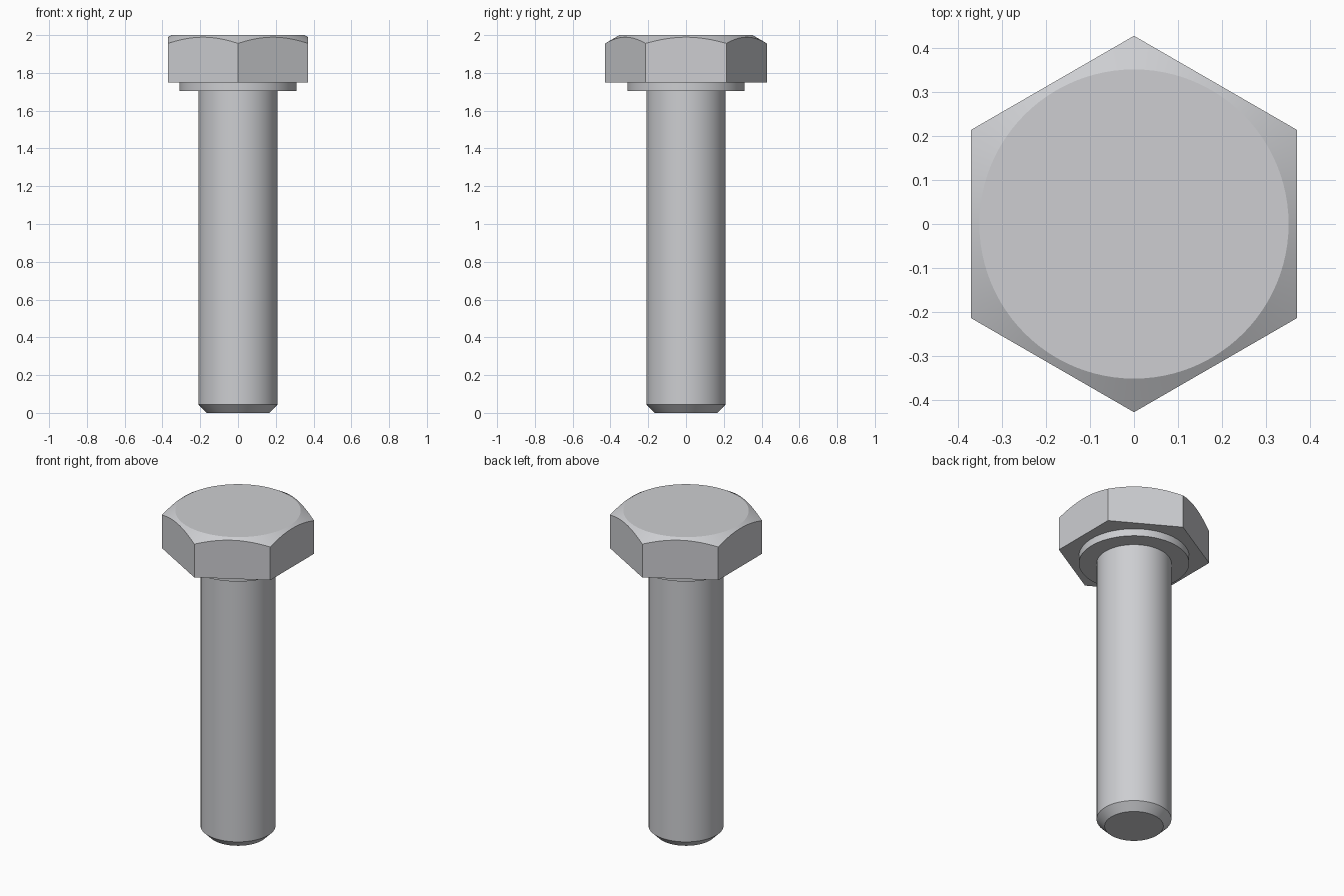
import bpy, bmesh, math

if "Cube" in bpy.data.objects:
    bpy.data.objects.remove(bpy.data.objects["Cube"], do_unlink=True)

SEG = 96            # divisible by 6 so the hexagon corners fall on vertices
APOTHEM = 0.371     # half the distance across the flats
TOP_R = 0.352       # flat circle on top of the head
CHAMFER = math.tan(math.radians(30))

steel = bpy.data.materials.new("steel grey")
steel.use_nodes = True
colour = (0.61, 0.617, 0.64, 1)
steel.diffuse_color = colour
steel.node_tree.nodes["Principled BSDF"].inputs["Base Color"].default_value = colour


def hex_radius(a):
    """Radius of the hexagon outline at angle a, with corners on the y axis."""
    off = (a + math.pi / 6) % (math.pi / 3) - math.pi / 6
    return APOTHEM / math.cos(off)


def skin(name, rings):
    """Closed solid from rings; each ring maps an angle to (radius, height)."""
    bm = bmesh.new()
    loops = []
    for ring in rings:
        loop = []
        for i in range(SEG):
            a = 2 * math.pi * i / SEG + math.pi / 6
            r, z = ring(a)
            loop.append(bm.verts.new((r * math.cos(a), r * math.sin(a), z)))
        loops.append(loop)
    for low, high in zip(loops, loops[1:]):
        for i in range(SEG):
            j = (i + 1) % SEG
            bm.faces.new((low[i], low[j], high[j], high[i]))
    bm.faces.new(loops[0][::-1])
    bm.faces.new(loops[-1])
    mesh = bpy.data.meshes.new(name)
    bm.to_mesh(mesh)
    bm.free()
    mesh.materials.append(steel)
    obj = bpy.data.objects.new(name, mesh)
    bpy.context.collection.objects.link(obj)
    bpy.ops.object.select_all(action='DESELECT')
    obj.select_set(True)
    bpy.context.view_layer.objects.active = obj
    bpy.ops.object.shade_smooth_by_angle(angle=math.radians(20))
    return obj


def lathe(name, profile):
    return skin(name, [lambda a, p=p: p for p in profile])


# Shank with chamfered tip
lathe("shank", [(0.165, 0), (0.21, 0.045), (0.21, 1.73)])

# Washer face under the head
lathe("collar", [(0.31, 1.705), (0.31, 1.77)])

# Hexagonal head, its corners cut by a 30 degree cone
skin("hex_head", [
    lambda a: (hex_radius(a), 1.75),
    lambda a: (hex_radius(a), 2 - (hex_radius(a) - TOP_R) * CHAMFER),
    lambda a: (TOP_R, 2),
])
